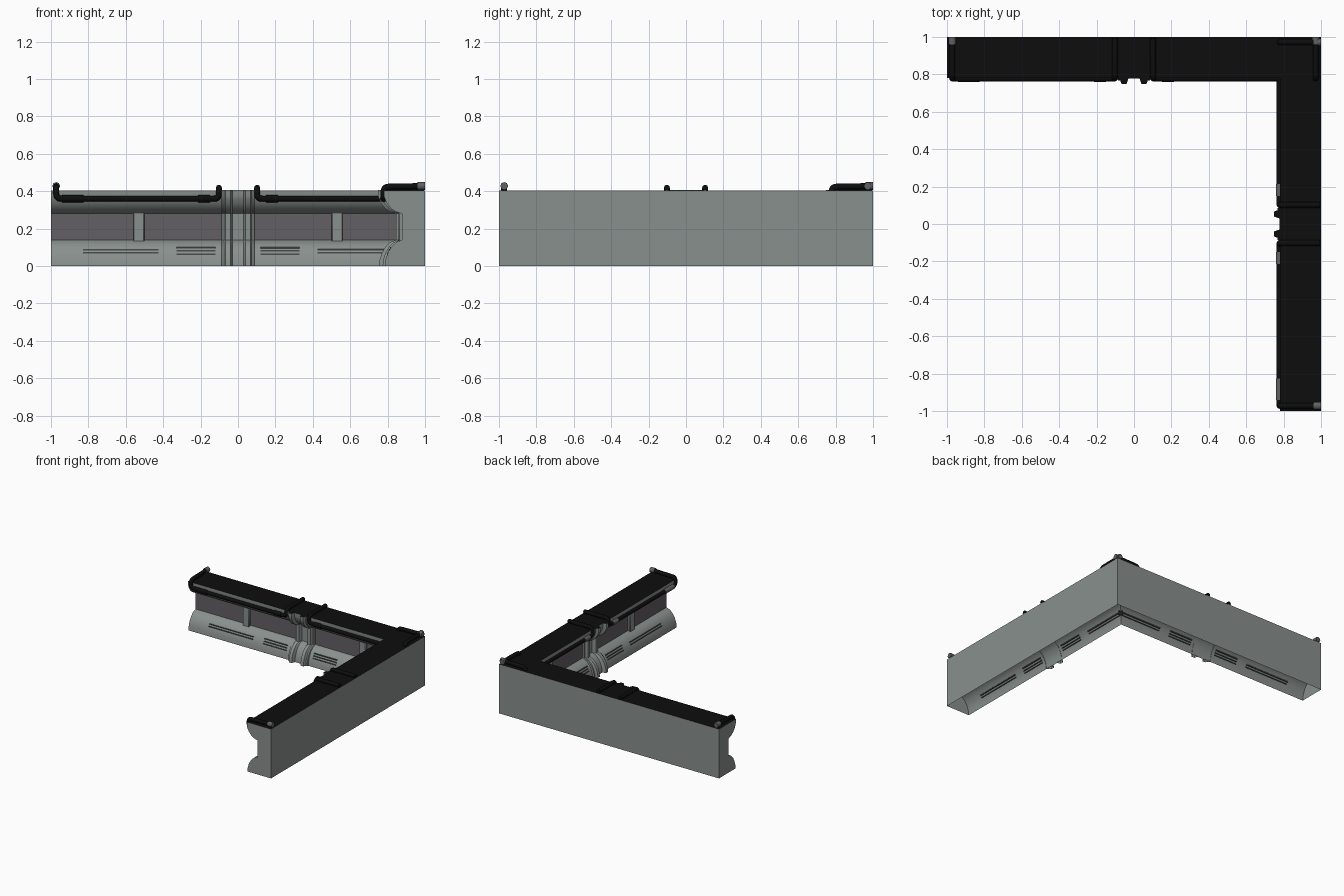
import bpy, bmesh, math
from mathutils import Vector

if "Cube" in bpy.data.objects:
    bpy.data.objects.remove(bpy.data.objects["Cube"])


def material(name, r, g, b):
    m = bpy.data.materials.new(name)
    m.diffuse_color = (r, g, b, 1)
    m.use_nodes = True
    m.node_tree.nodes["Principled BSDF"].inputs["Base Color"].default_value = m.diffuse_color
    return m


GREY = material("wall_grey", 0.25, 0.28, 0.27)
PANEL = material("panel_grey", 0.125, 0.115, 0.125)
BLACK = material("black_trim", 0.004, 0.004, 0.004)
SLOT = material("slot_dark", 0.07, 0.075, 0.075)
SLEEVE = material("sleeve_grey", 0.12, 0.12, 0.12)

# Inner face of the wall as (y, z), bottom to top
FACE = [(.785, 0), (.789, .035), (.801, .072), (.82, .104), (.845, .128), (.877, .14),
        (.877, .28), (.845, .29), (.818, .308), (.797, .334), (.785, .36), (.78, .375), (.78, .405)]
RECESS, TOP = 5, 12          # segment numbers of the recessed panel and the top


def place(p, wing):
    """The right wing is the back wing with x and y swapped."""
    return Vector((p[1], p[0], p[2])) if wing else Vector(p)


def finish(bm, name, mats):
    bmesh.ops.recalc_face_normals(bm, faces=bm.faces[:])
    me = bpy.data.meshes.new(name)
    for f in bm.faces:
        f.smooth = True
    bm.to_mesh(me)
    bm.free()
    me.set_sharp_from_angle(angle=math.radians(30))
    for m in mats:
        me.materials.append(m)
    ob = bpy.data.objects.new(name, me)
    bpy.context.collection.objects.link(ob)
    return ob


def loft(name, rows, seg_mats, mats, cap_first=False):
    bm = bmesh.new()
    vs = [[bm.verts.new(p) for p in row] for row in rows]
    for a, b in zip(vs, vs[1:]):
        for i in range(len(a) - 1):
            f = bm.faces.new((a[i], a[i + 1], b[i + 1], b[i]))
            f.material_index = seg_mats.get(i, 0)
    if cap_first:
        bm.faces.new(vs[0])
    return finish(bm, name, mats)


def boxes(name, items, mat, wing, bevel=0):
    bm = bmesh.new()
    for lo, hi in items:
        r = bmesh.ops.create_cube(bm, size=1)
        for v in r["verts"]:
            v.co = place([(l + h) / 2 + c * (h - l) for l, h, c in zip(lo, hi, v.co)], wing)
    ob = finish(bm, name, [mat])
    if bevel:
        mod = ob.modifiers.new("bevel", "BEVEL")
        mod.width, mod.segments = bevel, 1
    return ob


def fillet(pts, r, n=5):
    pts = [Vector(p) for p in pts]
    out = [pts[0]]
    for a, b, c in zip(pts, pts[1:], pts[2:]):
        p, q = b + (a - b).normalized() * r, b + (c - b).normalized() * r
        for k in range(n + 1):
            t = k / n
            out.append(p * (1 - t) ** 2 + b * 2 * t * (1 - t) + q * t * t)
    return out + [pts[-1]]


def tube(name, pts, radius, mat, wing):
    cu = bpy.data.curves.new(name, "CURVE")
    cu.dimensions = "3D"
    cu.bevel_depth, cu.bevel_resolution = radius, 2
    cu.use_fill_caps = True
    sp = cu.splines.new("POLY")
    sp.points.add(len(pts) - 1)
    for s, p in zip(sp.points, pts):
        s.co = (*place(p, wing), 1)
    sp.use_smooth = True
    cu.materials.append(mat)
    ob = bpy.data.objects.new(name, cu)
    bpy.context.collection.objects.link(ob)


def face_y(z):
    for (y0, z0), (y1, z1) in zip(FACE, FACE[1:]):
        if z0 <= z <= z1:
            return y0 + (y1 - y0) * (z - z0) / (z1 - z0)


for wing, side in enumerate(("back", "right")):
    # Hollow wall shell: capped free end, mitred corner, open underside
    prof = FACE + [(1, .405), (1, 0)]
    rows = [[place((-1, y, z), wing) for y, z in prof],
            [place((y, y, z), wing) for y, z in prof]]
    loft(side + "_wall", rows, {RECESS: 1, TOP: 2}, [GREY, PANEL, BLACK], True)

    # Central double-ribbed column
    half = [(.03, .003), (.04, .031), (.066, .031), (.074, .012), (.086, .012), (.09, -.003)]
    stations = [(-x, o) for x, o in reversed(half)] + half
    rows = [[place((x, y - o, z), wing) for y, z in FACE] + [place((x, .99, .407), wing)]
            for x, o in stations]
    rows = [r[:12] + [place((x, .78 - o, .407), wing)] + r[13:] for r, (x, o) in zip(rows, stations)]
    loft(side + "_column", rows, {TOP: 1}, [GREY, BLACK])

    # Panel posts
    boxes(side + "_panel_posts", [((s * .53 - .03, .858, .128), (s * .53 + .03, .885, .288))
                                  for s in (-1, 1)], GREY, wing, .005)

    # Vent slots on the lower slope
    slots = []
    for s in (-1, 1):
        for x0, x1, heights in ((.425, .83, (.072, .088)), (.12, .33, (.064, .081, .098))):
            for z in heights:
                y, a, b = face_y(z), s * x0, s * x1
                slots.append(((min(a, b), y - .003, z - .004), (max(a, b), y + .005, z + .004)))
    boxes(side + "_vent_slots", slots, SLOT, wing)

    # Pipes along the rim, bending over the top, with sleeves
    sleeve_mat = SLEEVE if wing else BLACK
    for s, half_name in ((-1, "outer"), (1, "corner")):
        n = side + "_" + half_name
        path = [(s * .972, .995, .428), (s * .972, .778, .424), (s * .972, .778, .36),
                (s * .102, .778, .36), (s * .102, .778, .419), (s * .102, .995, .419)]
        tube(n + "_pipe", fillet(path, .028), .016, BLACK, wing)
        for i, (a, b) in enumerate(((.15, .215), (.825, .94))):
            tube(f"{n}_sleeve_{i}", [(s * a, .778, .36), (s * b, .778, .36)], .02, sleeve_mat, wing)
        tube(n + "_end_sleeve", [(s * .972, .96, .428), (s * .972, 1, .428)], .021, SLEEVE, wing)
